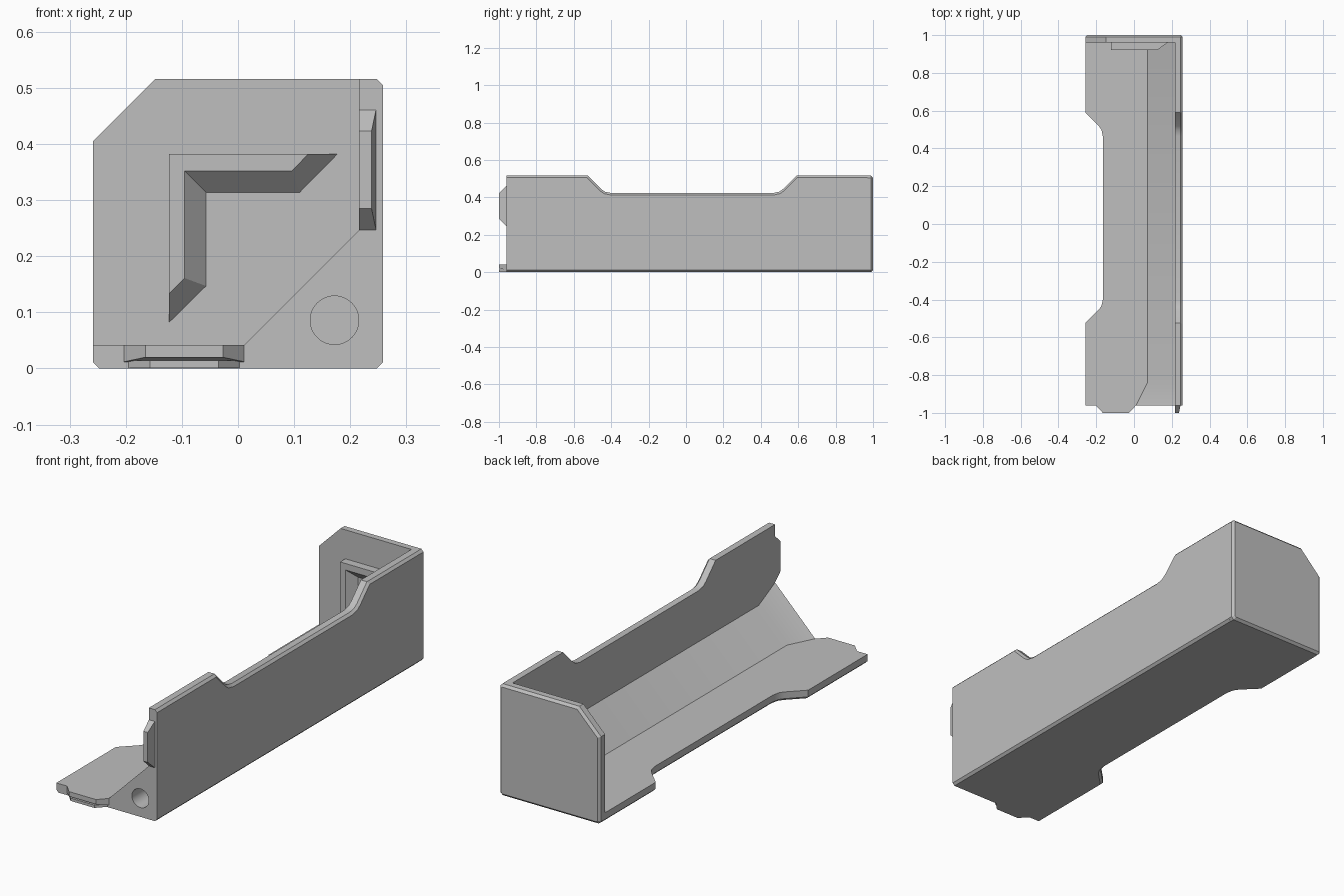
import bpy
import bmesh
import math
from mathutils import Vector

cube = bpy.data.objects.get("Cube")
if cube:
    bpy.data.objects.remove(cube, do_unlink=True)

grey = bpy.data.materials.new("Plain grey")
grey.use_nodes = True
GREY = (0.52, 0.52, 0.52, 1)
grey.diffuse_color = GREY
grey.node_tree.nodes["Principled BSDF"].inputs["Base Color"].default_value = GREY

HALF = 0.258      # outer face of the corner
THICK = 0.042     # panel thickness
FRONT, BACK = -0.96, 0.96
BEVEL = 0.011


def add_object(name, bm):
    bmesh.ops.recalc_face_normals(bm, faces=bm.faces)
    mesh = bpy.data.meshes.new(name)
    bm.to_mesh(mesh)
    bm.free()
    mesh.materials.append(grey)
    obj = bpy.data.objects.new(name, mesh)
    bpy.context.collection.objects.link(obj)
    return obj


def loft(rings):
    """Closed solid through matching rings of points."""
    bm = bmesh.new()
    loops = [[bm.verts.new(p) for p in ring] for ring in rings]
    n = len(loops[0])
    for a, b in zip(loops, loops[1:]):
        for i in range(n):
            j = (i + 1) % n
            bm.faces.new((a[i], a[j], b[j], b[i]))
    bm.faces.new(loops[0])
    bm.faces.new(loops[-1])
    bmesh.ops.recalc_face_normals(bm, faces=bm.faces)
    return bm


def bevel_where(bm, rule):
    edges = [e for e in bm.edges if rule((e.verts[0].co + e.verts[1].co) / 2)]
    bmesh.ops.bevel(bm, geom=edges, offset=BEVEL, offset_type='OFFSET',
                    segments=1, affect='EDGES')


def mirror_to_wall(obj, name):
    """Copy a floor part across the diagonal plane of the corner."""
    bm = bmesh.new()
    bm.from_mesh(obj.data)
    for v in bm.verts:
        x, y, z = v.co
        v.co = Vector((HALF - z, y, HALF - x))
    return add_object(name, bm)


# Floor panel with the long finger notch, mirrored to make the side wall
notch = [(-0.258, -0.525), (-0.186, -0.453), (-0.172, -0.433), (-0.165, -0.4),
         (-0.165, 0.465), (-0.172, 0.498), (-0.186, 0.518), (-0.258, 0.59)]
outline = [(HALF, FRONT), (-HALF, FRONT)] + notch + [(-HALF, 0.97), (HALF, 0.97)]
bm = loft([[(x, y, z) for x, y in outline] for z in (0, THICK)])
bevel_where(bm, lambda m: m.z < 0.001 and FRONT + 0.01 < m.y < 0.969)
floor = add_object("floor_panel", bm)
wall = mirror_to_wall(floor, "side_wall")

# Back plate with one large cut corner
c = 0.012
plate = [(-HALF, c), (-HALF + c, 0), (HALF - c, 0), (HALF, c),
         (HALF, 2 * HALF - c), (HALF - c, 2 * HALF), (-0.147, 2 * HALF), (-HALF, 0.405)]
bm = loft([[(x, y, z) for x, z in plate] for y in (BACK, 1)])
bevel_where(bm, lambda m: m.y > 0.999)
back = add_object("back_plate", bm)


# Corner web that flares out towards the front
def web_ring(y, leg):
    x, z = HALF - THICK, THICK
    return [(x, y, z), (x - leg, y, z), (x, y, z + leg)]


web = add_object("corner_web", loft([web_ring(FRONT, 0.205), web_ring(-0.84, 0.145),
                                     web_ring(BACK, 0.145)]))

# Blind round socket in the front of the web
bpy.ops.mesh.primitive_cylinder_add(vertices=48, radius=0.0432, depth=0.2,
                                    location=(0.172, FRONT, 0.086),
                                    rotation=(math.pi / 2, 0, 0))
cutter = bpy.context.object
cutter.name = "socket_cutter"
cutter.data.materials.append(grey)
cutter.hide_render = True
cutter.hide_viewport = False
mod = web.modifiers.new("socket", 'BOOLEAN')
mod.operation = 'DIFFERENCE'
mod.solver = 'EXACT'
mod.object = cutter
bpy.context.view_layer.objects.active = web
bpy.ops.object.modifier_apply(modifier=mod.name)
bpy.data.objects.remove(cutter, do_unlink=True)


# Tapered front tabs
def tab(name, x0, x1, base_z, tip_z, top):
    def ring(y, inset, low):
        return [(x0 + inset, y, low), (x1 - inset, y, low),
                (x1 - inset, y, top), (x0 + inset, y, top)]
    return add_object(name, loft([ring(FRONT, 0, base_z), ring(-1, 0.038, tip_z)]))


floor_tab = tab("floor_tab", -0.203, 0.011, 0.012, 0.02, THICK)
wall_tab = mirror_to_wall(floor_tab, "wall_tab")
under_tab = tab("floor_under_tab", -0.195, 0.003, 0.001, 0.001, 0.014)

# L-shaped locating ridge on the inside of the back plate
tip = [(-0.123, 0.382), (0.125, 0.382), (0.096, 0.352),
       (-0.095, 0.352), (-0.095, 0.161), (-0.123, 0.133)]
base = [(-0.123, 0.382), (0.177, 0.382), (0.11, 0.314),
        (-0.057, 0.314), (-0.057, 0.147), (-0.123, 0.082)]
ridge = add_object("locating_ridge", loft([[(x, 0.922, z) for x, z in tip],
                                           [(x, BACK, z) for x, z in base]]))

# Soft shading on gentle bends, crisp edges elsewhere
bpy.ops.object.select_all(action='DESELECT')
for obj in (floor, wall, back, web, floor_tab, wall_tab, under_tab, ridge):
    obj.select_set(True)
bpy.context.view_layer.objects.active = floor
bpy.ops.object.shade_smooth_by_angle(angle=math.radians(30))
